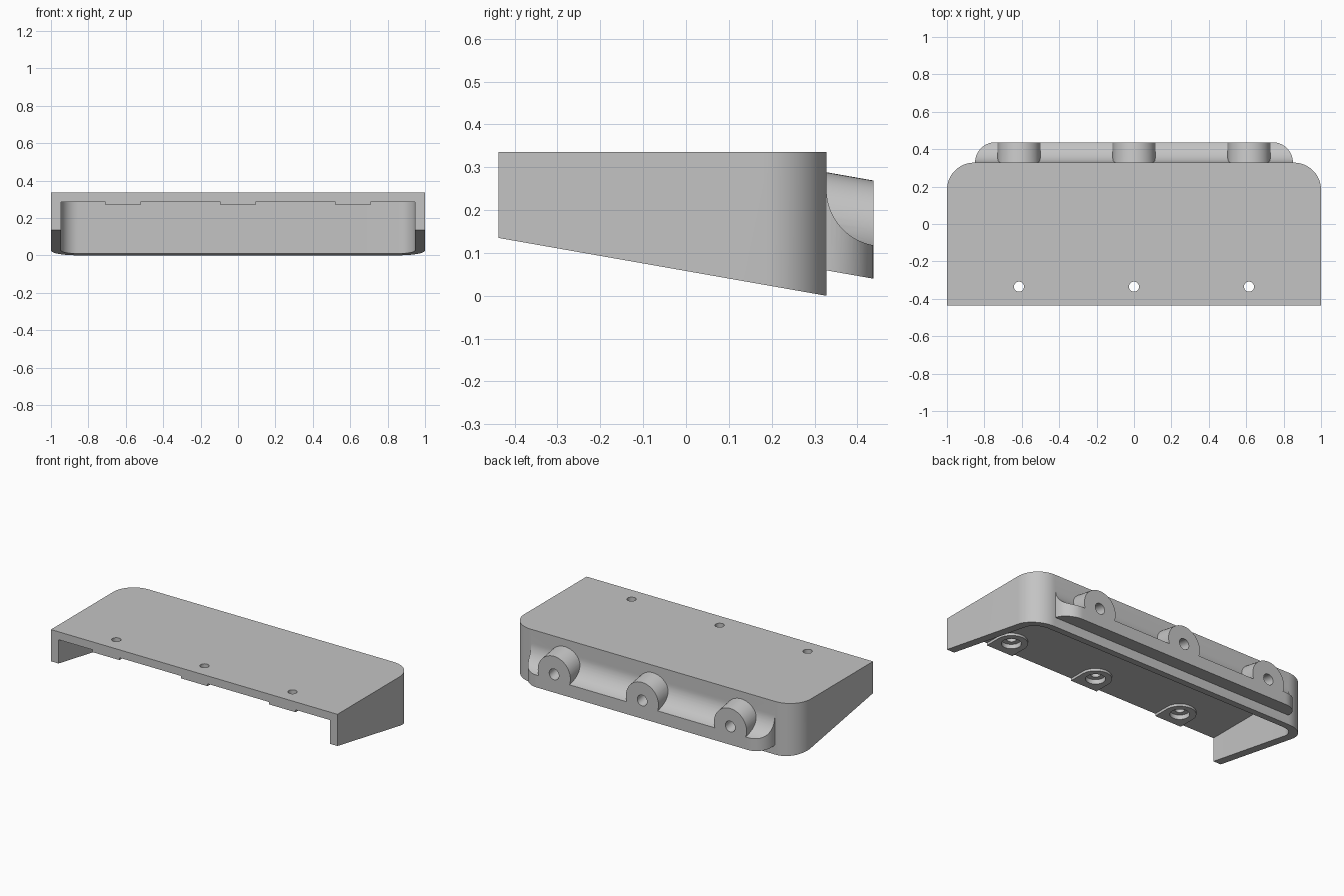
import bpy, bmesh, math
from mathutils import Vector

if "Cube" in bpy.data.objects:
    bpy.data.objects.remove(bpy.data.objects["Cube"])

FRONT, WALL, BACK, TOP = -0.437, 0.328, 0.437, 0.335
UNDER = 0.285                      # underside of the top plate
SLOPE = math.tan(math.radians(10))
HOLES = (-0.615, 0, 0.615)

grey = bpy.data.materials.new("light_grey")
grey.use_nodes = True
grey.diffuse_color = (0.55, 0.55, 0.55, 1)
grey.node_tree.nodes["Principled BSDF"].inputs["Base Color"].default_value = grey.diffuse_color


def arc(cx, cy, r, start, end, n=16):
    angles = [math.radians(start + (end - start) * i / n) for i in range(n + 1)]
    return [(cx + r * math.cos(a), cy + r * math.sin(a)) for a in angles]


def solid(name, ring, other):
    """Closed solid between two matching rings of points."""
    bm = bmesh.new()
    a = [bm.verts.new(p) for p in ring]
    b = [bm.verts.new(p) for p in other]
    n = len(a)
    bm.faces.new(a)
    bm.faces.new(b)
    for i in range(n):
        j = (i + 1) % n
        bm.faces.new((a[i], a[j], b[j], b[i]))
    bmesh.ops.recalc_face_normals(bm, faces=bm.faces)
    mesh = bpy.data.meshes.new(name)
    bm.to_mesh(mesh)
    bm.free()
    mesh.materials.append(grey)
    obj = bpy.data.objects.new(name, mesh)
    bpy.context.collection.objects.link(obj)
    return obj


def upright(name, plan, low, high):
    """Extrude a plan outline in z; low is a height or a function of y."""
    base = low if callable(low) else (lambda y: low)
    return solid(name, [(x, y, base(y)) for x, y in plan], [(x, y, high) for x, y in plan])


def tilted_rod(name, x, z, r, start, end):
    """Rod running backwards and down, with vertical ends."""
    ring = arc(x, z, r, 0, 352.5, 47)
    return solid(name, *[[(px, y, pz + (BACK - y) * SLOPE) for px, pz in ring]
                         for y in (start, end)])


def combine(target, tool, operation):
    mod = target.modifiers.new(operation.lower(), 'BOOLEAN')
    mod.object, mod.operation, mod.solver = tool, operation, 'EXACT'
    bpy.context.view_layer.objects.active = target
    bpy.ops.object.modifier_apply(modifier=mod.name)
    bpy.data.objects.remove(tool)


def rounded_plan(half, front, back, r):
    """Outline with square front corners and rounded back corners."""
    return ([(-half, front), (half, front)]
            + arc(half - r, back - r, r, 0, 90)
            + arc(r - half, back - r, r, 90, 180))


# Hood: top plate, side walls and back wall with a sloping lower rim
hood = upright("hood_shell", rounded_plan(1, FRONT, WALL, 0.145),
               lambda y: (WALL - y) * SLOPE, TOP)
combine(hood, upright("cavity", rounded_plan(0.947, FRONT - 0.1, WALL - 0.053, 0.092),
                      -0.1, UNDER), 'DIFFERENCE')

# Screw pads under the front edge, each with a recess and a through hole
for x in HOLES:
    pad = [(x - 0.093, FRONT), (x + 0.093, FRONT)] + arc(x, -0.335, 0.093, 0, 180, 24)
    combine(hood, upright("screw_pad", pad, 0.27, UNDER + 0.02), 'UNION')
for x in HOLES:
    combine(hood, upright("recess", arc(x, -0.335, 0.056, 0, 350, 35), 0.2, 0.298), 'DIFFERENCE')
    combine(hood, upright("screw_hole", arc(x, -0.335, 0.027, 0, 345, 23), 0.2, 0.4), 'DIFFERENCE')

# Rear ledge: concave upper face, rounded ends
inner = WALL - 0.025
profile = ([(inner, 0.04 + (BACK - inner) * SLOPE), (BACK, 0.04), (BACK, 0.118)]
           + arc(0.46, 0.248, 0.132, 258, 180, 20) + [(inner, 0.248)])
ledge = solid("rear_ledge", *[[(x, y, z) for y, z in profile] for x in (-0.9, 0.9)])
combine(ledge, upright("ledge_outline", rounded_plan(0.85, 0.2, BACK, 0.109), -0.1, 0.5),
        'INTERSECT')

# Round bosses with blind holes on the ledge
for x in HOLES:
    combine(ledge, tilted_rod("boss", x, 0.155, 0.114, inner, BACK), 'UNION')
combine(hood, ledge, 'UNION')
for x in HOLES:
    combine(hood, tilted_rod("boss_hole", x, 0.155, 0.034, WALL - 0.02, BACK + 0.05), 'DIFFERENCE')

# Smooth curves, sharp corners
bpy.ops.object.select_all(action='DESELECT')
hood.select_set(True)
bpy.context.view_layer.objects.active = hood
bpy.ops.object.shade_smooth_by_angle(angle=math.radians(30))
